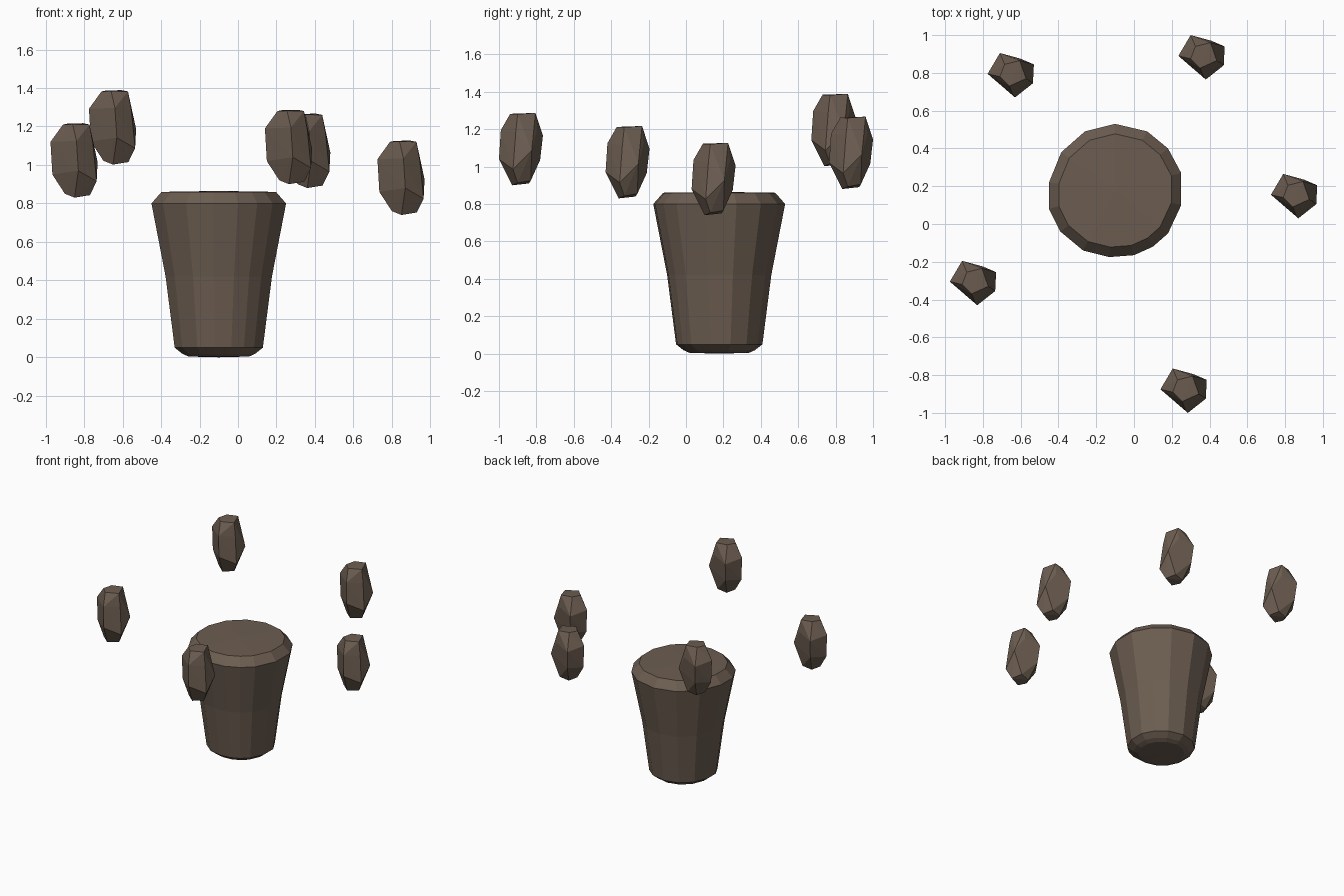
import bpy, bmesh
from mathutils import Vector

if "Cube" in bpy.data.objects:
    bpy.data.objects.remove(bpy.data.objects["Cube"])

stone = bpy.data.materials.new("brown_stone")
stone.diffuse_color = (0.15, 0.11, 0.082, 1)
stone.use_nodes = True
stone.node_tree.nodes["Principled BSDF"].inputs["Base Color"].default_value = stone.diffuse_color


def finish(bm, name, location):
    bmesh.ops.recalc_face_normals(bm, faces=bm.faces)
    mesh = bpy.data.meshes.new(name)
    bm.to_mesh(mesh)
    bm.free()
    mesh.materials.append(stone)
    obj = bpy.data.objects.new(name, mesh)
    obj.location = location
    bpy.context.collection.objects.link(obj)
    return obj


# Central tapered stump: irregular outline scaled at several heights
outline = [(-.10, .53), (.07, .49), (.18, .40), (.25, .27), (.25, .10), (.18, -.05),
           (.10, -.12), (0, -.165), (-.13, -.175), (-.27, -.14), (-.39, -.04),
           (-.45, .08), (-.45, .22), (-.385, .38), (-.26, .49)]
levels = [(.004, .45), (.018, .54), (.05, .655), (.42, .79), (.80, 1), (.86, .85)]
centre = Vector((-.10, .178))
bm = bmesh.new()
rings = []
for z, s in levels:
    rings.append([bm.verts.new((*((Vector(p) - centre) * s), z)) for p in outline])
n = len(outline)
for low, high in zip(rings, rings[1:]):
    for i in range(n):
        j = (i + 1) % n
        bm.faces.new((low[i], low[j], high[j], high[i]))
for ring, z in ((rings[0], 0), (rings[-1], .865)):
    hub = bm.verts.new((0, 0, z))
    for i in range(n):
        bm.faces.new((ring[i], ring[(i + 1) % n], hub))
finish(bm, "central_stump", (centre.x, centre.y, 0))

# Floating rocks: hull of four irregular five-sided rings
rock_points = [
    (-.06, -.01, .185), (-.035, .055, .19), (.045, .075, .192), (.078, -.02, .185), (-.01, -.06, .187),
    (-.125, .005, .095), (-.06, .115, .07), (.05, .085, .10), (.095, -.03, .09), (.01, -.11, .10),
    (-.115, .0, -.075), (-.05, .10, -.06), (.12, .055, -.01), (.115, -.045, -.11), (.02, -.12, -.055),
    (-.05, -.02, -.175), (-.02, .04, -.185), (.05, .05, -.17), (.08, -.02, -.182), (0, -.05, -.195)]
rock_centres = [(.85, .15, .935), (.36, .885, 1.075), (-.65, .79, 1.197),
                (-.85, -.31, 1.025), (.265, -.88, 1.095)]
for k, c in enumerate(rock_centres):
    bm = bmesh.new()
    for p in rock_points:
        bm.verts.new(p)
    bmesh.ops.convex_hull(bm, input=bm.verts)
    bmesh.ops.delete(bm, geom=[v for v in bm.verts if not v.link_faces], context='VERTS')
    finish(bm, f"floating_rock_{k + 1}", c)
